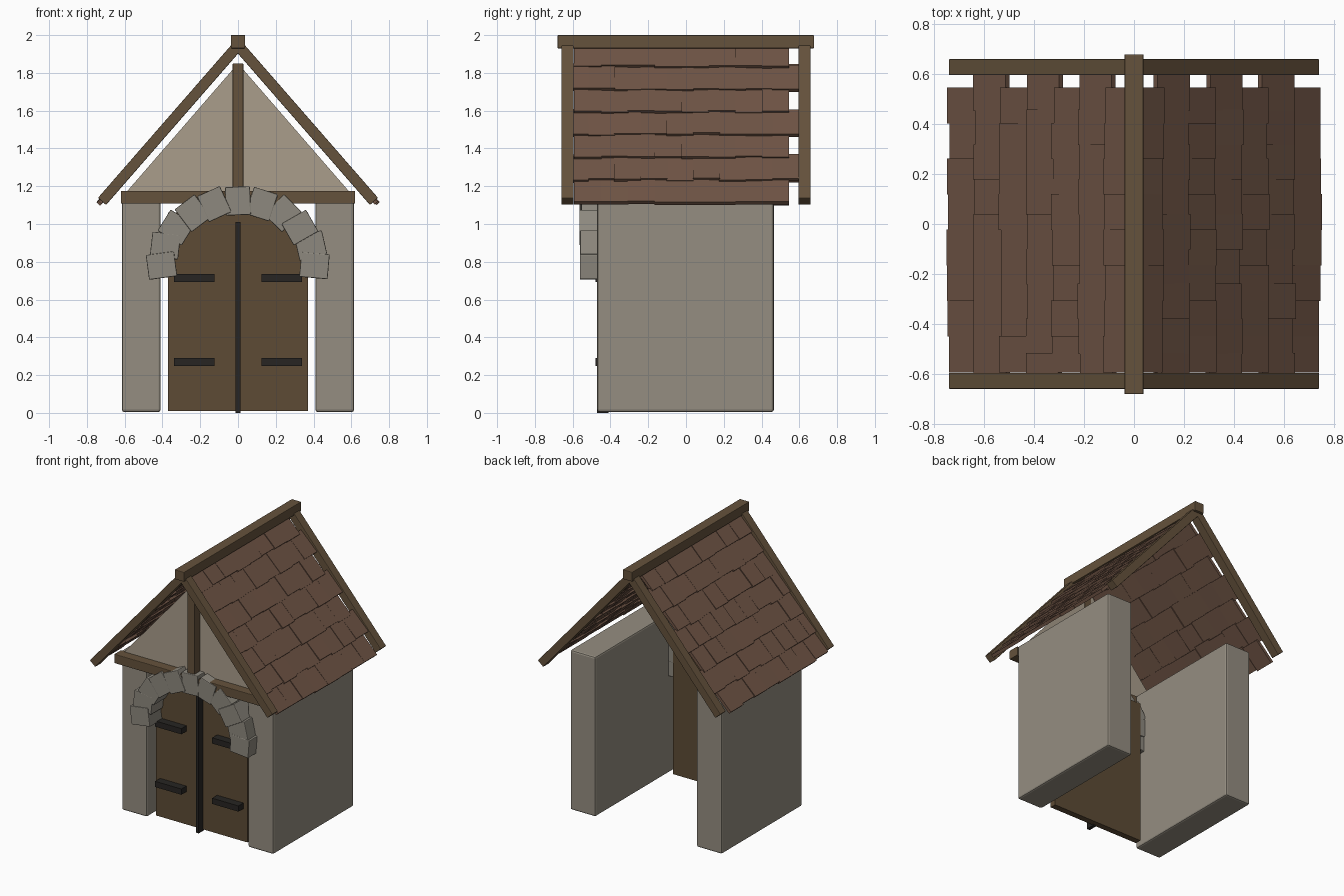
import bpy, bmesh, math, random
from mathutils import Matrix, Vector

if "Cube" in bpy.data.objects:
    bpy.data.objects.remove(bpy.data.objects["Cube"])

random.seed(4)


def material(name, rgb):
    m = bpy.data.materials.new(name)
    m.diffuse_color = (*rgb, 1)
    m.use_nodes = True
    m.node_tree.nodes["Principled BSDF"].inputs["Base Color"].default_value = m.diffuse_color
    return m


STONE = material("stone", (0.30, 0.27, 0.22))
ARCH = material("arch_stone", (0.27, 0.25, 0.21))
PLASTER = material("plaster", (0.40, 0.34, 0.26))
TIMBER = material("timber", (0.13, 0.085, 0.045))
DOOR = material("door_wood", (0.11, 0.07, 0.035))
TILE = material("shingle", (0.16, 0.09, 0.06))
IRON = material("iron", (0.02, 0.018, 0.016))


def build(name, bm, mat, bevel=0):
    me = bpy.data.meshes.new(name)
    bm.to_mesh(me)
    bm.free()
    ob = bpy.data.objects.new(name, me)
    bpy.context.collection.objects.link(ob)
    me.materials.append(mat)
    if bevel:
        b = ob.modifiers.new("bevel", "BEVEL")
        b.width, b.segments = bevel, 2
    return ob


def add_box(bm, center, size, rot=Matrix.Identity(4)):
    bmesh.ops.create_cube(bm, size=1, matrix=Matrix.Translation(center) @ rot
                          @ Matrix.Diagonal((*size, 1)))


def box(name, lo, hi, mat, bevel=0):
    bm = bmesh.new()
    lo, hi = Vector(lo), Vector(hi)
    add_box(bm, (lo + hi) / 2, hi - lo)
    return build(name, bm, mat, bevel)


# Side walls
box("wall_left", (-0.615, -0.47, 0.005), (-0.41, 0.465, 1.175), STONE, 0.012)
box("wall_right", (0.41, -0.47, 0.005), (0.615, 0.465, 1.175), STONE, 0.012)

# Door with centre strip and hinges
box("door", (-0.37, -0.42, 0.01), (0.37, -0.375, 1.06), DOOR)
box("door_strip", (-0.012, -0.472, 0.0), (0.012, -0.41, 1.01), IRON)
for s, side in ((-1, "left"), (1, "right")):
    for z, level in ((0.27, "lower"), (0.713, "upper")):
        x0, x1 = sorted((s * 0.125, s * 0.338))
        box(f"hinge_{side}_{level}", (x0, -0.478, z - 0.021),
            (x1, -0.41, z + 0.021), IRON)

# Gable with cross beam and king post
bm = bmesh.new()
bm.faces.new([bm.verts.new(p) for p in
              ((-0.59, -0.48, 1.17), (0.59, -0.48, 1.17), (0, -0.48, 1.85))])
build("gable_panel", bm, PLASTER)
box("cross_beam", (-0.62, -0.548, 1.108), (0.62, -0.468, 1.175), TIMBER, 0.004)
box("king_post", (-0.028, -0.545, 1.165), (0.028, -0.475, 1.85), TIMBER, 0.004)

# Arch of loose blocks
bm = bmesh.new()
for i in range(11):
    a = math.radians(18 * i)
    pos = (0.405 * math.cos(a), -0.47 + random.uniform(-0.006, 0.006),
           0.78 + 0.342 * math.sin(a))
    turn = -a + math.radians(random.uniform(-5, 5) + 9 * math.cos(a))
    add_box(bm, pos, (0.15, 0.178, 0.132), Matrix.Rotation(turn, 4, "Y"))
build("arch_stones", bm, ARCH, 0.005)

# Ridge beam
SLOPE = math.radians(48.9)
C, S = math.cos(SLOPE), math.sin(SLOPE)
APEX = 1.945
box("ridge_beam", (-0.038, -0.68, 1.93), (0.038, 0.678, 2.0), TIMBER, 0.004)

for s, side in ((-1, "left"), (1, "right")):
    # Verge boards at front and back
    for y, end in ((-0.627, "front"), (0.627, "back")):
        bm = bmesh.new()
        add_box(bm, (s * 0.36, y, APEX - 0.36 * S / C), (1.095, 0.064, 0.057),
                Matrix.Rotation(s * SLOPE, 4, "Y"))
        build(f"verge_board_{end}_{side}", bm, TIMBER, 0.004)
    # Staggered overlapping shingles
    bm = bmesh.new()
    for k in range(7):
        n, y0, step = (9, -0.587, 0.139) if k % 2 else (8, -0.52, 0.142)
        d = 0.159 * (k + 1) - 0.09
        for i in range(n):
            tilt = math.radians(4 + random.uniform(-1, 1))
            lift = random.uniform(-0.004, 0.004)
            dd = d + random.uniform(-0.006, 0.006)
            add_box(bm, (s * (dd * C + lift * S), y0 + step * i,
                         APEX - dd * S + lift * C),
                    (0.182, step + 0.003, 0.022),
                    Matrix.Rotation(s * (SLOPE - tilt), 4, "Y"))
    build(f"shingles_{side}", bm, TILE)
